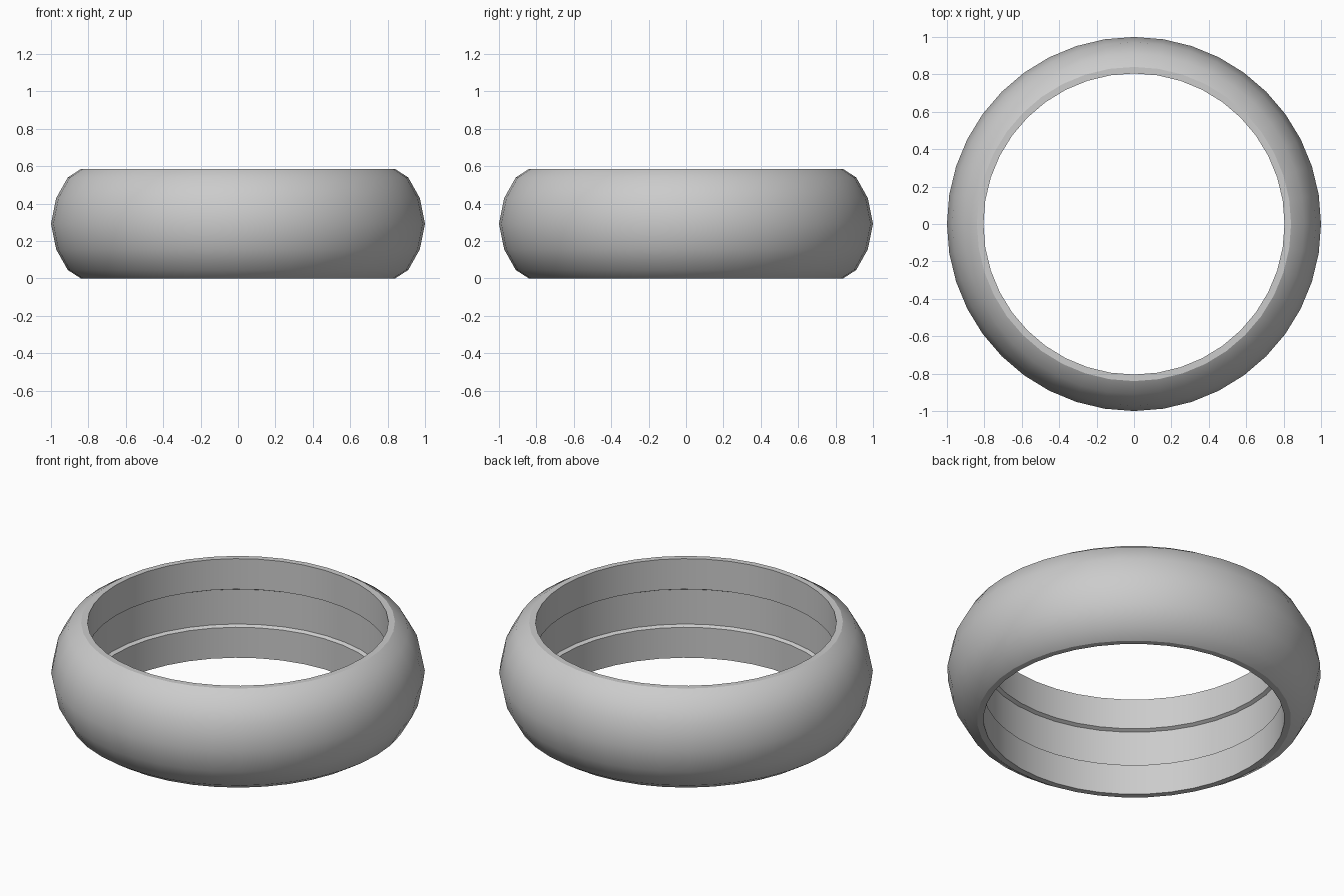
import bpy, bmesh, math

if "Cube" in bpy.data.objects:
    bpy.data.objects.remove(bpy.data.objects["Cube"])

SIDES = 40
MID = 0.2925

# lower half of the cross-section (radius, z), from groove floor round to the widest point
half = [(0.825, 0.19), (0.805, 0.18), (0.805, 0.0), (0.84, 0.0),
        (0.91, 0.045), (0.972, 0.155), (1.0, MID)]
# mirror it upwards to close the profile
profile = half + [(r, 2 * MID - z) for r, z in reversed(half[:-1])]

# rounded ring band with a shallow groove inside
bm = bmesh.new()
rings = []
for i in range(SIDES):
    a = 2 * math.pi * i / SIDES
    rings.append([bm.verts.new((r * math.cos(a), r * math.sin(a), z)) for r, z in profile])
n = len(profile)
for i in range(SIDES):
    p, q = rings[i], rings[(i + 1) % SIDES]
    for j in range(n):
        k = (j + 1) % n
        bm.faces.new((p[j], q[j], q[k], p[k]))
bmesh.ops.recalc_face_normals(bm, faces=bm.faces)
mesh = bpy.data.meshes.new("ring_band")
bm.to_mesh(mesh)
bm.free()
band = bpy.data.objects.new("ring_band", mesh)
bpy.context.collection.objects.link(band)
bpy.context.view_layer.objects.active = band
band.select_set(True)
bpy.ops.object.shade_smooth_by_angle(angle=math.radians(31))
